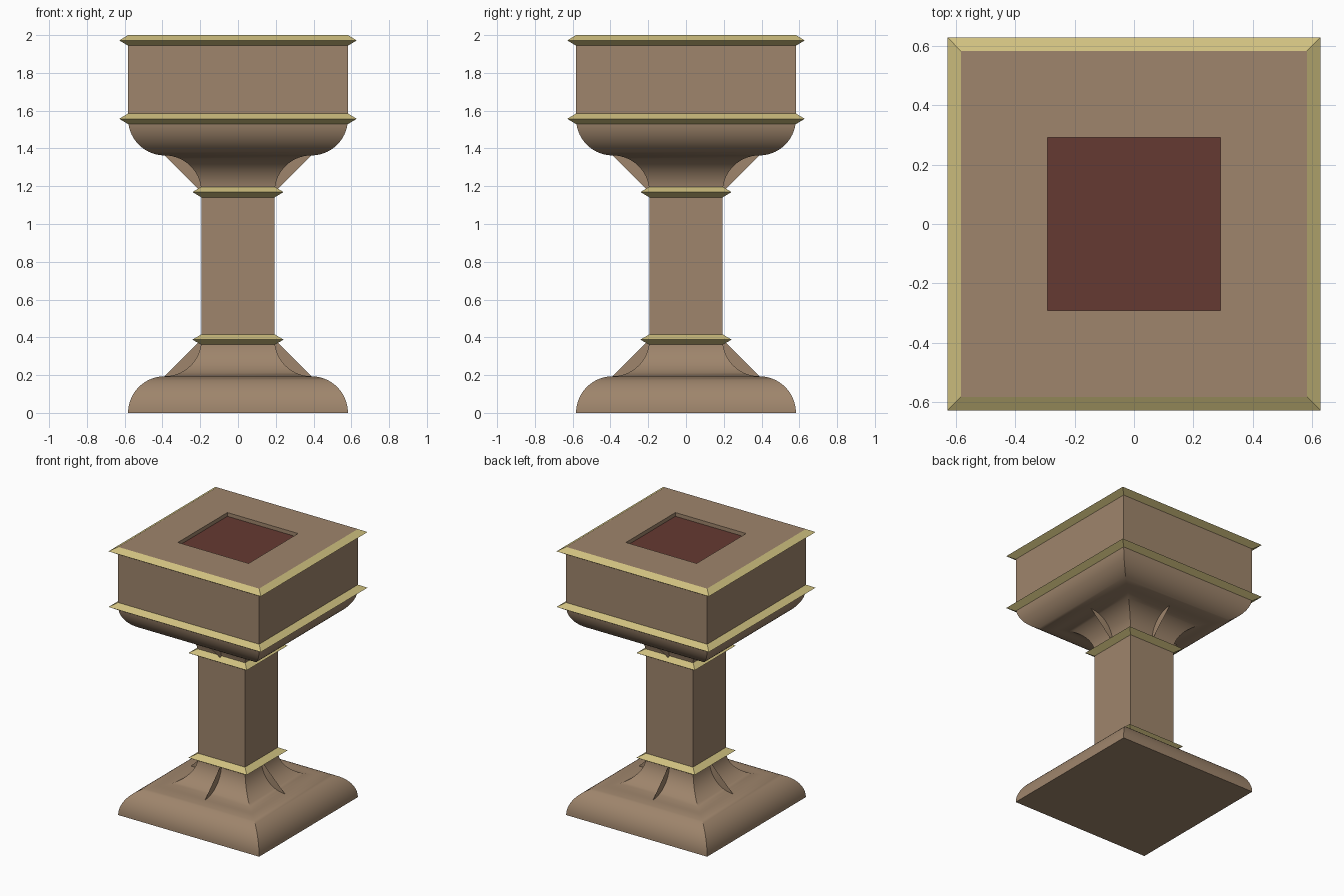
import bpy, bmesh, math

if "Cube" in bpy.data.objects:
    bpy.data.objects.remove(bpy.data.objects["Cube"])

R = 0.194                      # module: radius of every moulding
N = 14                         # segments per quarter curve


def material(name, rgb):
    m = bpy.data.materials.new(name)
    m.diffuse_color = (*rgb, 1)
    m.use_nodes = True
    m.node_tree.nodes["Principled BSDF"].inputs["Base Color"].default_value = m.diffuse_color
    return m


stone = material("brown_stone", (0.345, 0.235, 0.150))
gold = material("pale_gold", (0.630, 0.530, 0.215))
red = material("dark_red", (0.130, 0.042, 0.032))


def finish(name, bm, mat):
    me = bpy.data.meshes.new(name)
    bm.to_mesh(me)
    bm.free()
    me.materials.append(mat)
    ob = bpy.data.objects.new(name, me)
    bpy.context.collection.objects.link(ob)
    for p in me.polygons:
        p.use_smooth = True
    me.set_sharp_from_angle(angle=math.radians(30))
    return ob


def square_loft(name, profile, mat, cap_start=False, cap_end=False):
    """Sweep a (half width, z) profile, listed upwards, around a square."""
    bm = bmesh.new()
    rings = [[bm.verts.new((sx * h, sy * h, z))
              for sx, sy in ((-1, -1), (1, -1), (1, 1), (-1, 1))]
             for h, z in profile]
    for a, b in zip(rings, rings[1:]):
        for j in range(4):
            k = (j + 1) % 4
            bm.faces.new((a[j], a[k], b[k], b[j]))
    if cap_start:
        bm.faces.new(rings[0][::-1])
    if cap_end:
        bm.faces.new(rings[-1])
    return finish(name, bm, mat)


def arc(cx, cz, a0, a1):
    return [(cx + R * math.cos(math.radians(a0 + (a1 - a0) * i / N)),
             cz + R * math.sin(math.radians(a0 + (a1 - a0) * i / N)))
            for i in range(N + 1)]


LOW, NECK, BOWL, TOP = 2 * R, 1.169, 1.557, 2.0

# Foot: rounded slab flowing into a cove
square_loft("foot", arc(2 * R, 0, 0, 90) + arc(2 * R, LOW, 270, 180)[1:],
            stone, cap_start=True)

# Square shaft
square_loft("shaft", [(R, LOW), (R, NECK)], stone)

# Cove and rounded underside of the head
square_loft("head_underside",
            arc(2 * R, NECK, 180, 90) + arc(2 * R, BOWL, 270, 360)[1:], stone)

# Head block with a shallow square recess
square_loft("head_block", [(3 * R, BOWL), (3 * R, TOP), (0.292, TOP),
                           (0.292, TOP - 0.028)], stone)
square_loft("recess_floor", [(0.292, TOP - 0.028)], red, cap_end=True)

# Pointed trim bands
for name, half, z in (("lower_shaft_band", R, LOW), ("upper_shaft_band", R, NECK),
                      ("lower_head_band", 3 * R, BOWL),
                      ("top_band", 3 * R, TOP - 0.028)):
    square_loft(name, [(half, z - 0.028), (half + 0.047, z), (half, z + 0.028)], gold)

# Thin triangular fins at the middle of each cove
for name, z_in, z_out in (("foot_fin", LOW, R), ("head_fin", NECK, NECK + R)):
    for i in range(4):
        c, s = round(math.cos(i * math.pi / 2)), round(math.sin(i * math.pi / 2))
        bm = bmesh.new()
        bm.faces.new([bm.verts.new((r * c, r * s, z)) for r, z in
                      ((R, z_in), (2 * R, z_out), (R, z_out))])
        finish(f"{name}_{i + 1}", bm, stone)
